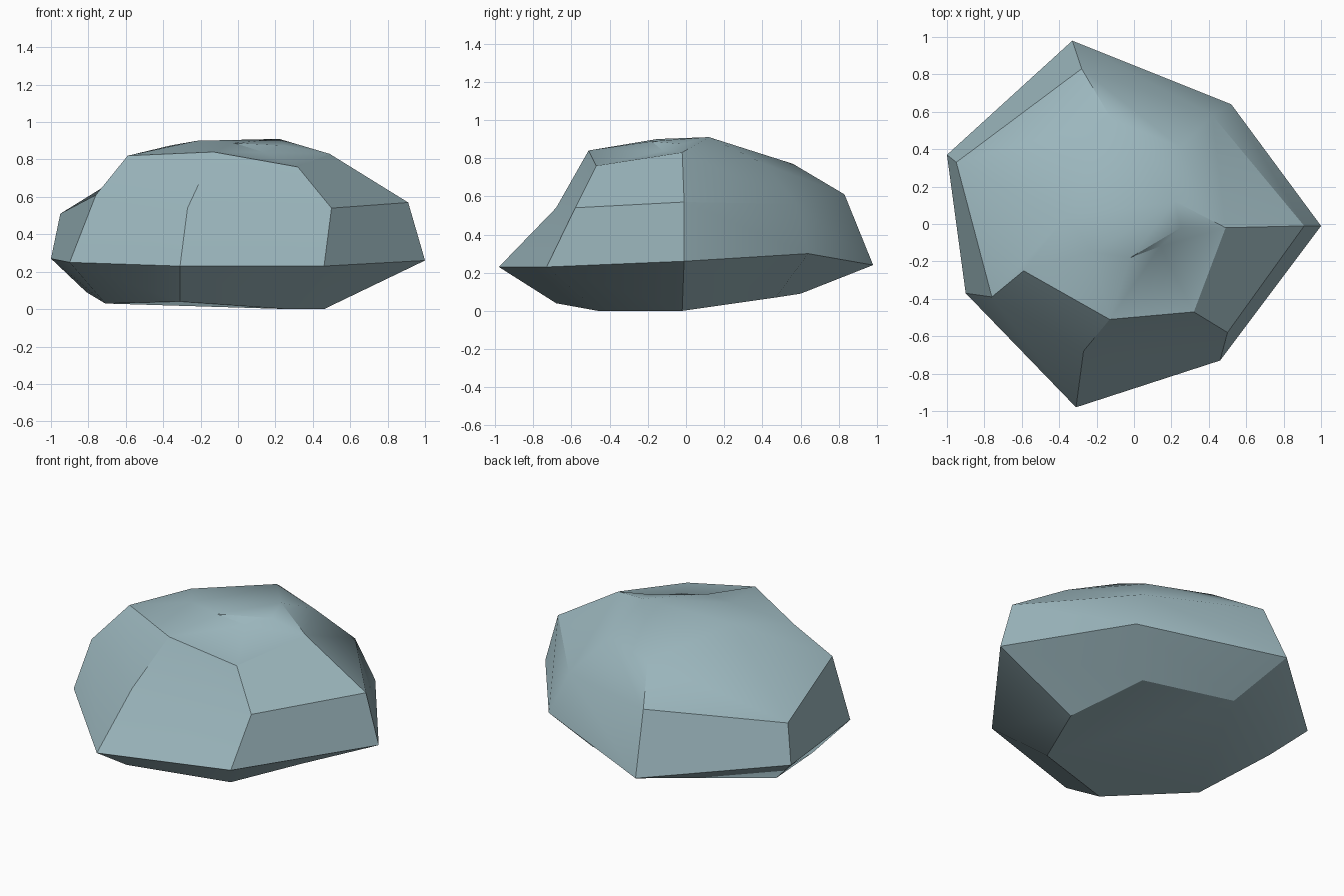
import bpy
import bmesh
import math

default_cube = bpy.data.objects.get("Cube")
if default_cube:
    bpy.data.objects.remove(default_cube, do_unlink=True)


def flat_material(name, colour):
    material = bpy.data.materials.new(name)
    material.use_nodes = True
    material.diffuse_color = colour
    material.node_tree.nodes["Principled BSDF"].inputs["Base Color"].default_value = colour
    return material


# Seven-sided rings of the boulder, from underside to crown, each in the same order
underside = [(.46, -.02, .0), (.27, -.46, .0), (-.31, -.68, .04), (-.71, -.26, .03),
             (-.81, .25, .09), (-.25, .6, .09), (.33, .47, .07)]
widest = [(1, -.01, .26), (.46, -.73, .23), (-.31, -.98, .23), (-.9, -.37, .25),
          (-1, .37, .27), (-.33, .98, .24), (.52, .64, .3)]
shoulder = [(.91, -.01, .57), (.5, -.58, .54), (-.27, -.68, .54), (-.76, -.39, .61),
            (-.95, .33, .51), (-.28, .83, .61), (.42, .58, .56)]
crown = [(.49, -.02, .83), (.32, -.47, .76), (-.13, -.51, .84), (-.59, -.25, .82),
         (-.36, .04, .875), (-.12, .56, .77), (.25, .41, .77)]

bm = bmesh.new()


def add_ring(points):
    return [bm.verts.new(point) for point in points]


def bridge(lower, upper):
    for i in range(len(lower)):
        j = (i + 1) % len(lower)
        bm.faces.new((lower[i], lower[j], upper[j], upper[i]))


rings = [add_ring(points) for points in (underside, widest, shoulder, crown)]
for lower, upper in zip(rings, rings[1:]):
    bridge(lower, upper)
bm.faces.new(rings[0])

# Uneven top with a peak, a low hump and a small chipped notch
right, front_right, front, front_left, left, back, back_right = rings[-1]
peak = bm.verts.new((.22, .12, .91))
hump = bm.verts.new((-.22, -.15, .9))
notch_start = bm.verts.new((-.02, -.18, .888))
notch_low = bm.verts.new((.14, -.12, .838))
notch_end = bm.verts.new((.25, -.02, .874))
for corners in (
    (right, back_right, peak),
    (back_right, back, peak),
    (back, left, peak),
    (peak, left, hump),
    (hump, left, front_left),
    (hump, front_left, front),
    (hump, front, notch_start),
    (notch_start, front, notch_low),
    (notch_low, front, front_right),
    (notch_low, front_right, right),
    (notch_low, right, notch_end),
    (notch_end, right, peak),
    (peak, hump, notch_start),
    (peak, notch_start, notch_end),
    (notch_start, notch_low, notch_end),
):
    bm.faces.new(corners)

bmesh.ops.recalc_face_normals(bm, faces=bm.faces[:])
mesh = bpy.data.meshes.new("boulder")
bm.to_mesh(mesh)
bm.free()

# One stone colour, softly shaded with the hard breaks kept sharp
mesh.materials.append(flat_material("blue grey stone", (.33, .47, .51, 1)))
boulder = bpy.data.objects.new("boulder", mesh)
bpy.context.collection.objects.link(boulder)
bpy.ops.object.select_all(action="DESELECT")
boulder.select_set(True)
bpy.context.view_layer.objects.active = boulder
bpy.ops.object.shade_smooth_by_angle(angle=math.radians(30))
